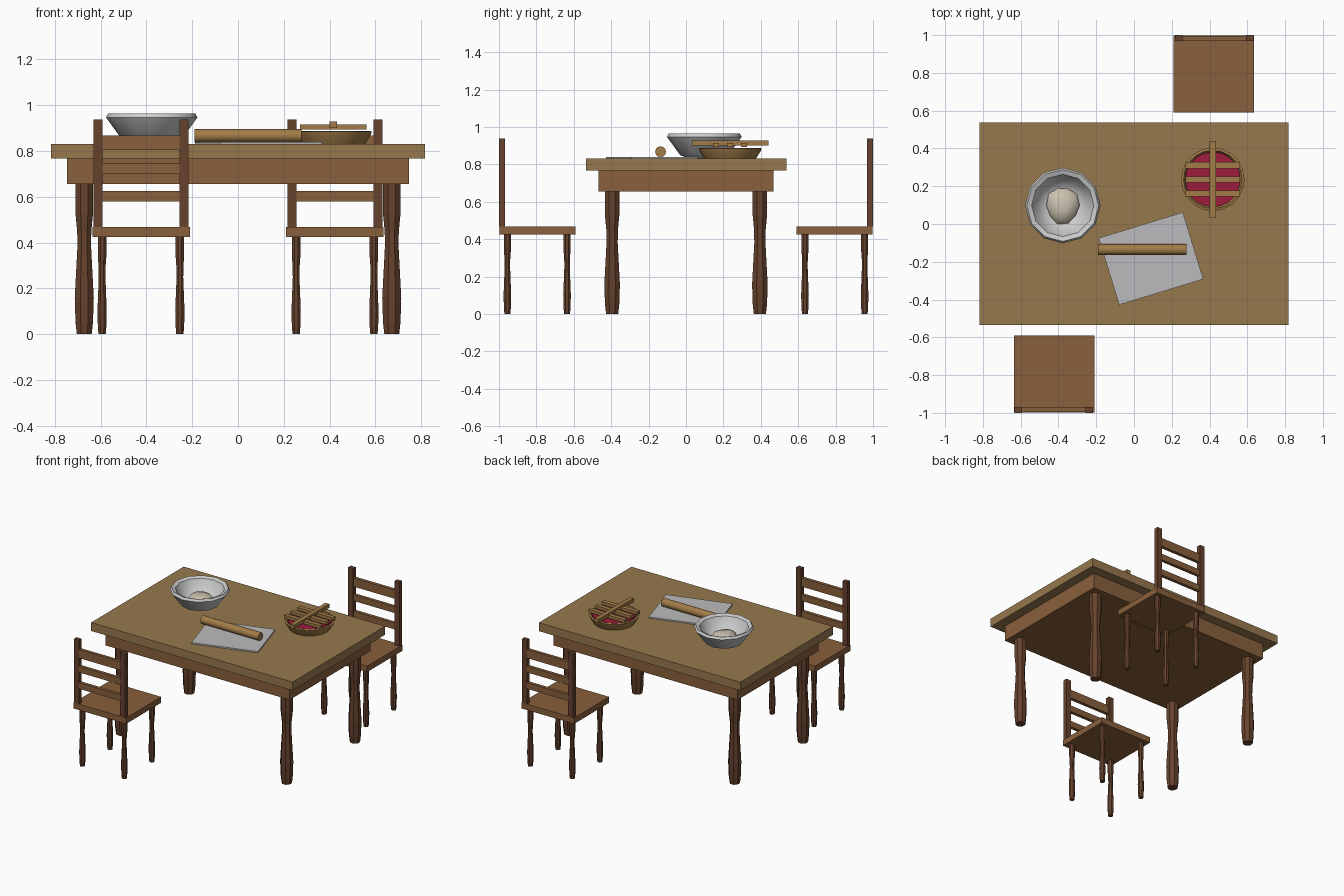
import bpy, math
from math import cos, sin, pi

if "Cube" in bpy.data.objects:
    bpy.data.objects.remove(bpy.data.objects["Cube"])


def material(name, rgb):
    m = bpy.data.materials.new(name)
    m.diffuse_color = (*rgb, 1)
    m.use_nodes = True
    m.node_tree.nodes["Principled BSDF"].inputs["Base Color"].default_value = m.diffuse_color
    return m


TAN = material("tan wood", (0.31, 0.19, 0.075))
WOOD = material("brown wood", (0.25, 0.115, 0.045))
DARK = material("dark wood", (0.135, 0.055, 0.026))
CRUST = material("crust", (0.36, 0.2, 0.065))
CHERRY = material("cherry", (0.35, 0.012, 0.045))
DOUGH = material("dough", (0.6, 0.54, 0.43))


def mesh_object(name, verts, faces, mat=None, smooth=None):
    me = bpy.data.meshes.new(name)
    me.from_pydata(verts, [], faces)
    ob = bpy.data.objects.new(name, me)
    bpy.context.collection.objects.link(ob)
    if mat:
        me.materials.append(mat)
    if smooth:
        bpy.ops.object.select_all(action='DESELECT')
        ob.select_set(True)
        bpy.context.view_layer.objects.active = ob
        bpy.ops.object.shade_smooth_by_angle(angle=math.radians(smooth))
    return ob


def box(name, x, y, z, mat=None):
    """Box from (min, max) pairs on each axis."""
    x, y, z = sorted(x), sorted(y), sorted(z)
    v = [(a, b, c) for c in z for b in y for a in x]
    f = [(0, 2, 3, 1), (4, 5, 7, 6), (0, 1, 5, 4),
         (2, 6, 7, 3), (0, 4, 6, 2), (1, 3, 7, 5)]
    return mesh_object(name, v, f, mat)


def lathe(name, profile, sides, loc, mat=None, smooth=None, phase=0):
    """Turned part: (radius, z) profile from bottom to top, capped at both ends."""
    v, f = [], []
    for r, z in profile:
        for i in range(sides):
            a = 2 * pi * i / sides + phase
            v.append((r * cos(a), r * sin(a), z))
    for k in range(len(profile) - 1):
        for i in range(sides):
            j = (i + 1) % sides
            f.append((k * sides + i, k * sides + j,
                      (k + 1) * sides + j, (k + 1) * sides + i))
    f.append(tuple(reversed(range(sides))))
    f.append(tuple(range(len(v) - sides, len(v))))
    ob = mesh_object(name, v, f, mat, smooth)
    ob.location = loc
    return ob


def turned_leg(name, x, y, height, radius):
    shape = [(0.78, 0), (0.92, 0.08), (1.0, 0.24), (0.72, 0.58),
             (0.74, 0.68), (0.92, 0.8), (0.92, 1.0)]
    lathe(name, [(r * radius, t * height) for r, t in shape], 8,
          (x, y, 0), DARK, phase=pi / 8)


# Table
box("table_top", (-0.817, 0.817), (-0.535, 0.538), (0.768, 0.83), TAN)
box("table_apron", (-0.747, 0.747), (-0.468, 0.468), (0.655, 0.768), WOOD)
for sx in (-1, 1):
    for sy in (-1, 1):
        turned_leg("table_leg", sx * 0.672, sy * 0.395, 0.657, 0.045)


# Chairs: the rear one is the front one turned half round
def chair(name, s):
    def part(label, x, y, z, mat):
        box(f"{name}_{label}", [s * a for a in x], [s * b for b in y], z, mat)
    part("seat", (-0.635, -0.21), (-0.998, -0.59), (0.425, 0.468), WOOD)
    for x in (-0.612, -0.236):
        part("back_post", (x - 0.02, x + 0.02), (-1, -0.968), (0.468, 0.937), DARK)
    for z0, z1 in ((0.58, 0.625), (0.7, 0.745), (0.805, 0.868)):
        part("back_slat", (-0.592, -0.256), (-0.996, -0.972), (z0, z1), WOOD)
    for x in (-0.594, -0.254):
        for y in (-0.955, -0.636):
            turned_leg(f"{name}_leg", s * x, s * y, 0.427, 0.022)


chair("front_chair", 1)
chair("rear_chair", -1)

# Mixing bowl with an open inside
lathe("bowl", [(0.09, 0.0), (0.13, 0.018), (0.2, 0.115), (0.19, 0.132),
               (0.165, 0.122), (0.135, 0.06), (0.09, 0.025)],
      12, (-0.377, 0.098, 0.832), smooth=40)

# Lump of dough, pushed slightly out of round
dough = lathe("dough", [(0.06, 0.0), (0.088, 0.02), (0.07, 0.05), (0.03, 0.062)],
              10, (-0.377, 0.098, 0.85), DOUGH, smooth=50)
for v in dough.data.vertices:
    a = math.atan2(v.co.y, v.co.x)
    r = 1 + 0.06 * sin(3 * a + 0.3)
    v.co.x *= r
    v.co.y *= r * 1.12

# Paper sheet and rolling pin
sheet = box("paper_sheet", (-0.233, 0.233), (-0.185, 0.185), (0.83, 0.84),
            material("paper", (0.5, 0.5, 0.51)))
sheet.location = (0.09, -0.183, 0)
sheet.rotation_euler.z = math.radians(17)
pin = lathe("rolling_pin", [(0.029, -0.234), (0.029, 0.234)], 12,
            (0.044, -0.136, 0.867), CRUST, smooth=40)
pin.rotation_euler.y = pi / 2

# Pie with lattice top
PX, PY = 0.417, 0.236
lathe("pie_crust", [(0.138, 0.0), (0.163, 0.04), (0.168, 0.055), (0.155, 0.058),
                    (0.145, 0.04)], 20, (PX, PY, 0.83), CRUST, smooth=40)
lathe("pie_filling", [(0.146, 0.0), (0.146, 0.02)], 20, (PX, PY, 0.865), CHERRY, smooth=40)
for dy in (-0.075, 0, 0.075):
    box("lattice_strip", (PX - 0.145, PX + 0.145),
        (PY + dy - 0.016, PY + dy + 0.016), (0.893, 0.915), CRUST)
box("lattice_cross_strip", (PX - 0.016, PX + 0.016),
    (PY - 0.204, PY + 0.204), (0.9, 0.928), CRUST)
